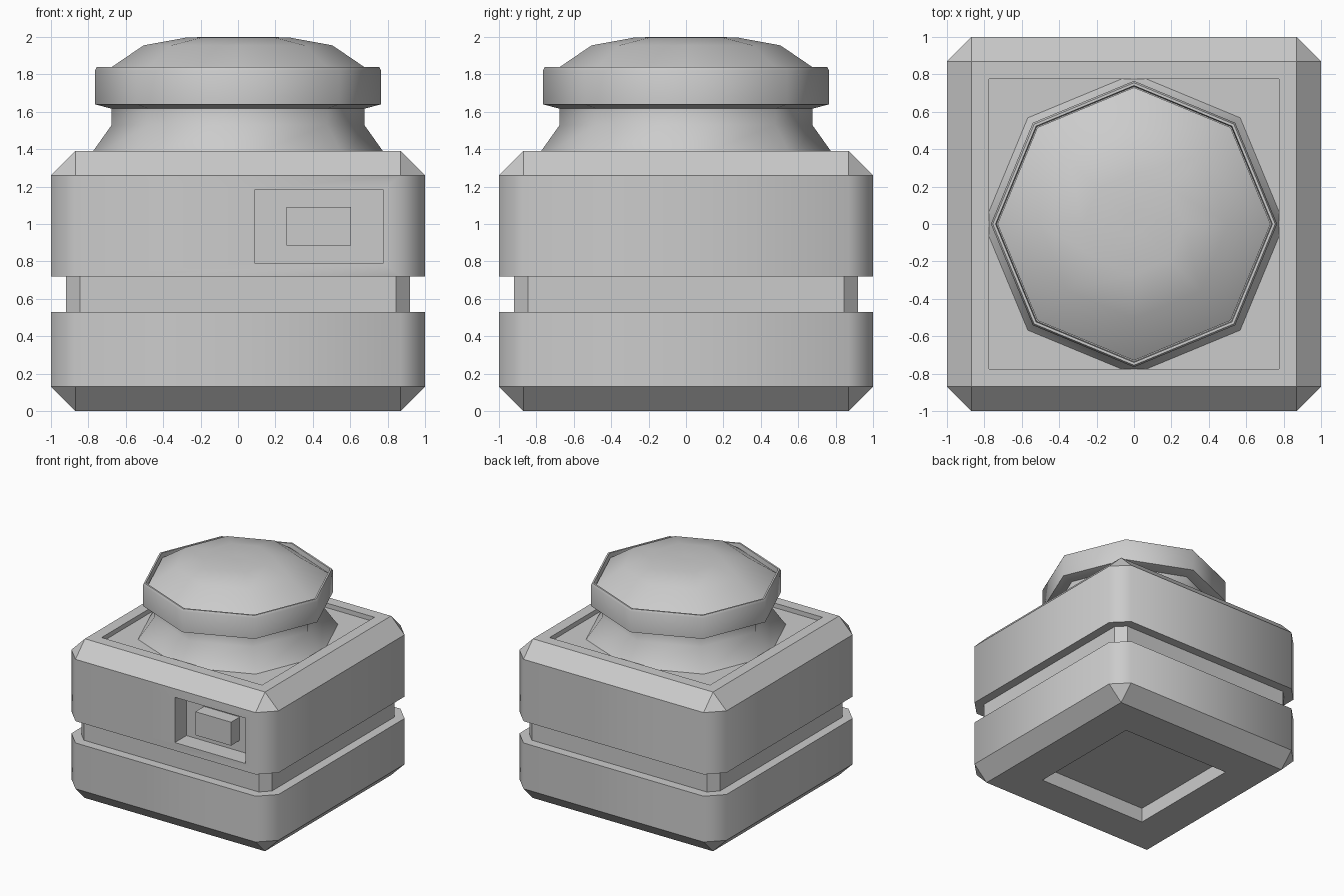
import bpy, bmesh
from math import radians, cos, sin, tau

if "Cube" in bpy.data.objects:
    bpy.data.objects.remove(bpy.data.objects["Cube"])


def loft(name, rings, angle):
    """Skin a stack of 8-point rings, close both ends, merge collapsed corners."""
    bm = bmesh.new()
    loops = [[bm.verts.new(p) for p in ring] for ring in rings]
    for a, b in zip(loops, loops[1:]):
        for i in range(8):
            j = (i + 1) % 8
            bm.faces.new((a[i], a[j], b[j], b[i]))
    bm.faces.new(loops[0][::-1])
    bm.faces.new(loops[-1])
    bmesh.ops.remove_doubles(bm, verts=bm.verts, dist=0.0005)
    bmesh.ops.recalc_face_normals(bm, faces=bm.faces)
    mesh = bpy.data.meshes.new(name)
    bm.to_mesh(mesh)
    bm.free()
    obj = bpy.data.objects.new(name, mesh)
    bpy.context.collection.objects.link(obj)
    smooth(obj, angle)
    return obj


def smooth(obj, angle):
    bpy.ops.object.select_all(action='DESELECT')
    obj.select_set(True)
    bpy.context.view_layer.objects.active = obj
    bpy.ops.object.shade_smooth_by_angle(angle=radians(angle))


def square_ring(h, c, z):
    """Square of half width h with corners cut by c."""
    k = h - c
    return [(h, -k, z), (h, k, z), (k, h, z), (-k, h, z),
            (-h, k, z), (-h, -k, z), (-k, -h, z), (k, -h, z)]


def octagon_ring(r, z):
    return [(r * cos(tau * i / 8), r * sin(tau * i / 8), z) for i in range(8)]


def box(name, x0, x1, y0, y1, z0, z1):
    bpy.ops.mesh.primitive_cube_add(
        size=1, location=((x0 + x1) / 2, (y0 + y1) / 2, (z0 + z1) / 2))
    obj = bpy.context.object
    obj.name = name
    obj.scale = (x1 - x0, y1 - y0, z1 - z0)
    bpy.ops.object.transform_apply(location=False, rotation=False, scale=True)
    return obj


# Housing: bottom recess, lower block, groove, upper block, shallow top recess
housing = loft("housing", [square_ring(*p) for p in (
    (0.54, 0, 0.13), (0.54, 0, 0), (0.87, 0, 0),
    (1, 0.13, 0.13), (1, 0.13, 0.53),
    (0.92, 0.075, 0.53), (0.92, 0.075, 0.72),
    (1, 0.13, 0.72), (1, 0.13, 1.26),
    (0.87, 0, 1.39), (0.775, 0, 1.39), (0.775, 0, 1.35))], 30)

# Recessed window in the front
cutter = box("window_cutter", 0.09, 0.775, -1.2, -0.84, 0.79, 1.185)
cut = housing.modifiers.new("window", 'BOOLEAN')
cut.object = cutter
cut.operation = 'DIFFERENCE'
cut.solver = 'EXACT'
bpy.context.view_layer.objects.active = housing
bpy.ops.object.modifier_apply(modifier=cut.name)
bpy.data.objects.remove(cutter, do_unlink=True)

# Soft vertical corners on the outer blocks
smooth(housing, 30)
bm = bmesh.new()
bm.from_mesh(housing.data)
for e in bm.edges:
    a, b = (v.co for v in e.verts)
    if (a - b).xy.length < 0.001 and min(abs(a.x), abs(a.y)) > 0.86:
        e.smooth = True
bm.to_mesh(housing.data)
bm.free()

# Small switch inside the window
box("switch", 0.26, 0.605, -0.96, -0.83, 0.885, 1.09)

# Flared octagonal neck
loft("neck", [octagon_ring(*p) for p in (
    (0.81, 1.34), (0.675, 1.53), (0.675, 1.63))], 50)

# Push button rim with a narrow groove along its inner edge
loft("button_rim", [octagon_ring(*p) for p in (
    (0.59, 1.63), (0.67, 1.615), (0.765, 1.64), (0.765, 1.82),
    (0.755, 1.84), (0.74, 1.84), (0.735, 1.79))], 50)

# Domed button top
loft("button_dome", [octagon_ring(*p) for p in (
    (0.73, 1.78), (0.73, 1.802), (0.505, 1.955), (0.27, 1.998), (0.05, 2.0))], 50)
